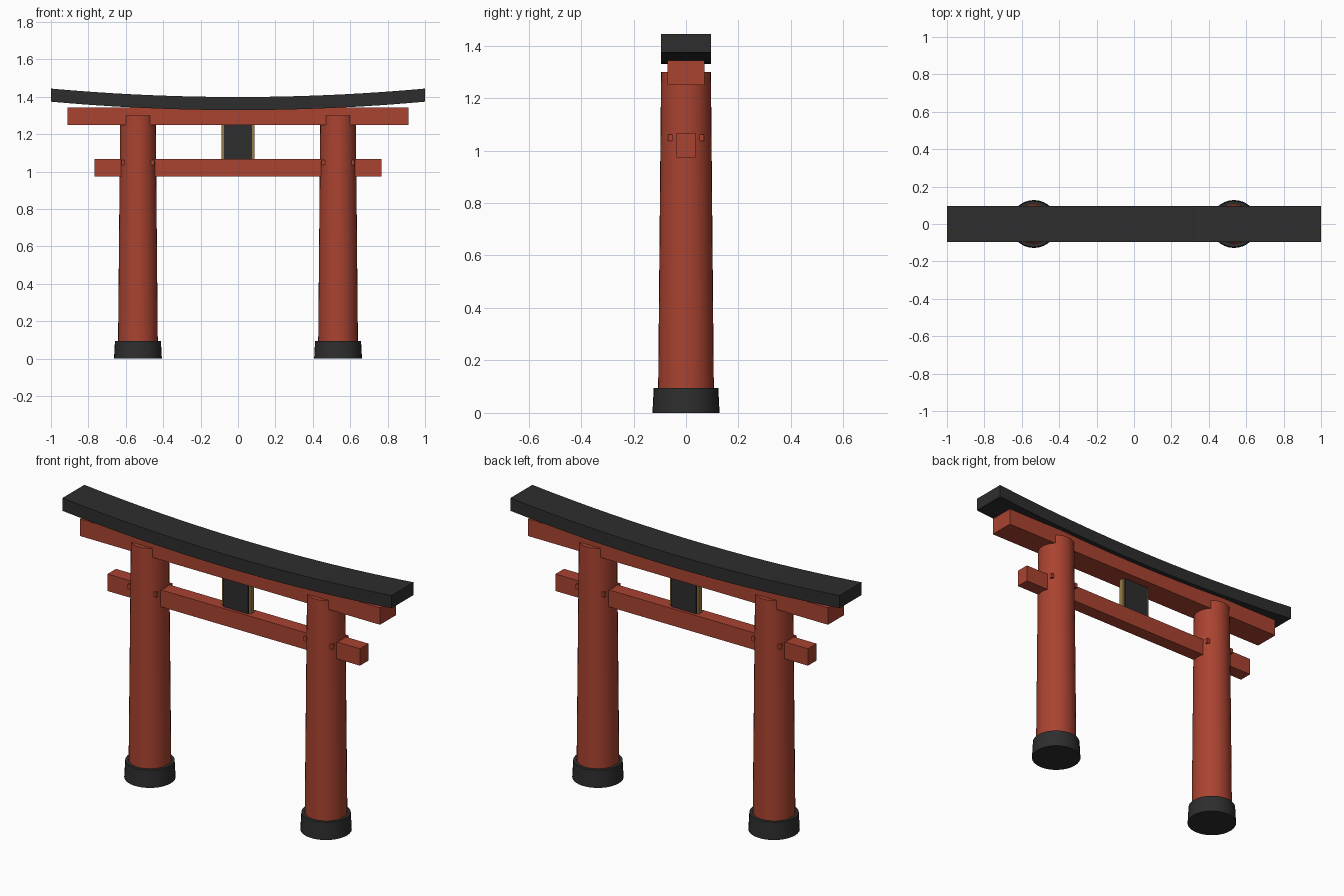
import bpy
import bmesh
import math

cube = bpy.data.objects.get("Cube")
if cube:
    bpy.data.objects.remove(cube, do_unlink=True)


def make_material(name, color):
    mat = bpy.data.materials.new(name)
    mat.use_nodes = True
    rgba = (*color, 1.0)
    mat.diffuse_color = rgba
    mat.node_tree.nodes["Principled BSDF"].inputs["Base Color"].default_value = rgba
    return mat


RED = make_material("vermilion paint", (0.40, 0.056, 0.03))
BLACK = make_material("black lacquer", (0.027, 0.027, 0.027))
GOLD = make_material("dull gold", (0.30, 0.20, 0.06))


def box(name, mat, x, y, z):
    """Box from (min, max) ranges on each axis."""
    ranges = (x, y, z)
    bpy.ops.mesh.primitive_cube_add(size=1, location=[(a + b) / 2 for a, b in ranges])
    obj = bpy.context.object
    obj.name = name
    obj.scale = [b - a for a, b in ranges]
    bpy.ops.object.transform_apply(location=False, rotation=False, scale=True)
    obj.data.materials.append(mat)
    return obj


def tapered_post(name, mat, x, r_bottom, r_top, z0, z1):
    bpy.ops.mesh.primitive_cone_add(vertices=32, radius1=r_bottom, radius2=r_top,
                                    depth=z1 - z0, location=(x, 0, (z0 + z1) / 2))
    obj = bpy.context.object
    obj.name = name
    obj.data.materials.append(mat)
    bpy.ops.object.shade_smooth_by_angle(angle=math.radians(30))
    return obj


def curved_lintel(name, mat, half_depth, z_bottom, thickness, rise, segments=24):
    """Beam along x whose ends sweep upward in a parabola."""
    bm = bmesh.new()
    rings = []
    for i in range(segments + 1):
        x = -1 + 2 * i / segments
        z = z_bottom + rise * x * x
        rings.append([bm.verts.new(p) for p in (
            (x, -half_depth, z), (x, half_depth, z),
            (x, half_depth, z + thickness), (x, -half_depth, z + thickness))])
    for a, b in zip(rings, rings[1:]):
        for k in range(4):
            n = (k + 1) % 4
            bm.faces.new((a[k], a[n], b[n], b[k]))
    bm.faces.new(rings[0])
    bm.faces.new(rings[-1])
    bmesh.ops.recalc_face_normals(bm, faces=bm.faces)
    mesh = bpy.data.meshes.new(name)
    bm.to_mesh(mesh)
    bm.free()
    obj = bpy.data.objects.new(name, mesh)
    bpy.context.collection.objects.link(obj)
    mesh.materials.append(mat)
    bpy.context.view_layer.objects.active = obj
    bpy.ops.object.select_all(action='DESELECT')
    obj.select_set(True)
    bpy.ops.object.shade_smooth_by_angle(angle=math.radians(30))
    return obj


# Pillars with black feet and wedge pegs around the tie beam
PILLAR_X = 0.535
for side, s in (("left", 1), ("right", -1)):
    px = s * PILLAR_X
    tapered_post(f"{side}_pillar", RED, px, 0.107, 0.095, 0.003, 1.30)
    tapered_post(f"{side}_pillar_foot", BLACK, px, 0.128, 0.123, 0, 0.095)
    for dx in (-0.08, 0.08):
        for dy in (-0.06, 0.06):
            end = "outer" if dx * s > 0 else "inner"
            face = "front" if dy < 0 else "back"
            cx = px + dx
            box(f"{side}_{end}_{face}_wedge", RED, (cx - 0.009, cx + 0.009),
                (dy - 0.008, dy + 0.008), (1.036, 1.062))

# Horizontal beams
box("tie_beam", RED, (-0.767, 0.767), (-0.037, 0.037), (0.974, 1.067))
box("upper_beam", RED, (-0.912, 0.912), (-0.07, 0.07), (1.25, 1.343))
curved_lintel("curved_top_lintel", BLACK, 0.095, 1.329, 0.07, 0.045)

# Central plaque: gold backing with a thicker black panel
box("plaque_frame", GOLD, (-0.088, 0.088), (-0.014, 0.014), (1.06, 1.255))
box("plaque_panel", BLACK, (-0.076, 0.076), (-0.021, 0.021), (1.06, 1.255))
